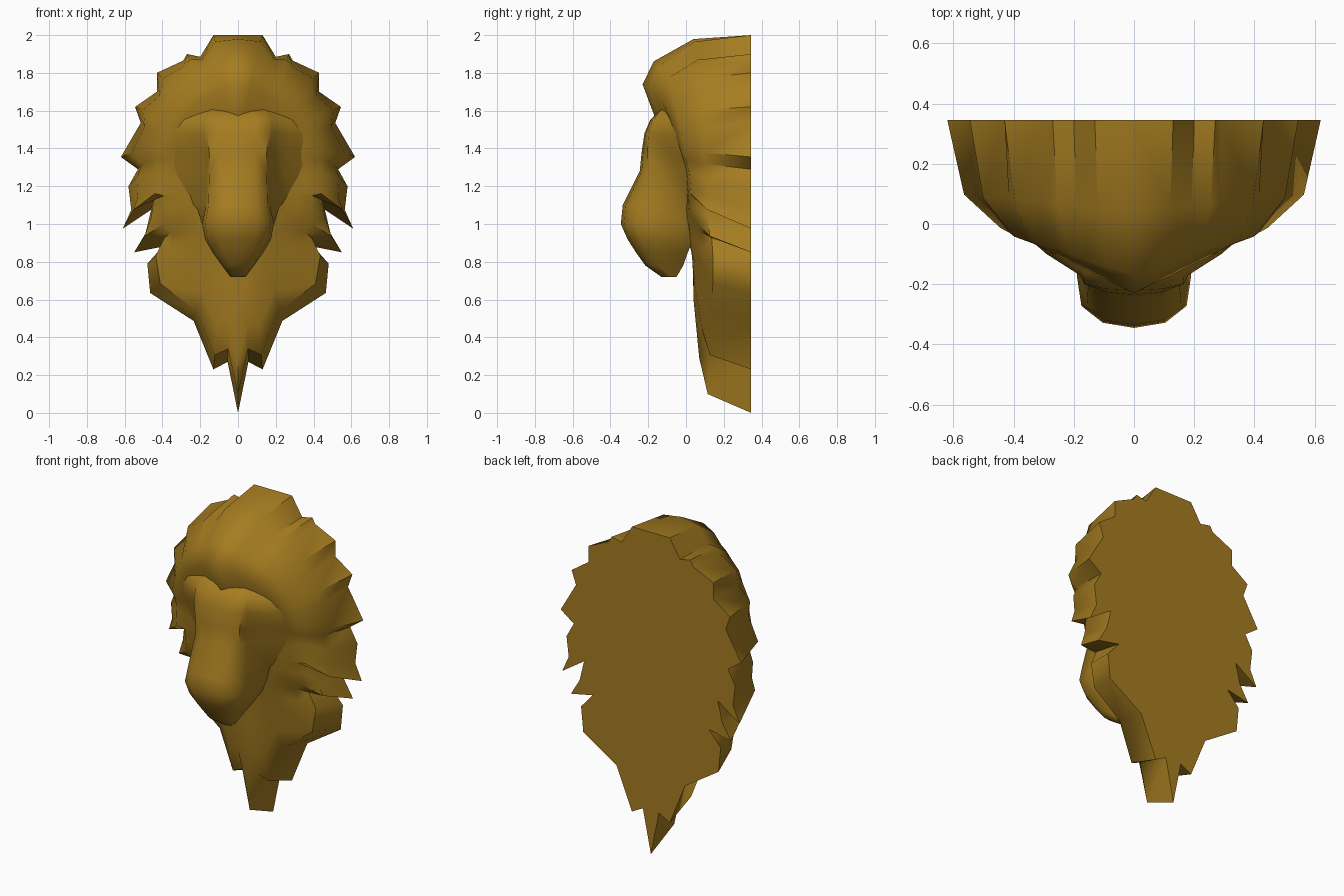
import bpy, bmesh, math

if "Cube" in bpy.data.objects:
    bpy.data.objects.remove(bpy.data.objects["Cube"])

gold = bpy.data.materials.new("old_gold")
gold.diffuse_color = (0.38, 0.205, 0.015, 1)
gold.use_nodes = True
gold.node_tree.nodes["Principled BSDF"].inputs["Base Color"].default_value = gold.diffuse_color
BACK = 0.345


def finish(name, rows, caps, angle):
    """Loft the rows of points (right half), add caps, mirror over x = 0."""
    bm = bmesh.new()
    grid = [[bm.verts.new(p) for p in row] for row in rows]
    for a, b in zip(grid, grid[1:]):
        for i in range(len(a) - 1):
            bm.faces.new((a[i], a[i + 1], b[i + 1], b[i]))
    for cap in caps(grid):
        bm.faces.new(cap)
    bmesh.ops.remove_doubles(bm, verts=bm.verts, dist=0.0005)
    geom = bm.verts[:] + bm.edges[:] + bm.faces[:]
    dup = bmesh.ops.duplicate(bm, geom=geom)["geom"]
    for v in [g for g in dup if isinstance(g, bmesh.types.BMVert)]:
        v.co.x *= -1
    bmesh.ops.remove_doubles(bm, verts=bm.verts, dist=0.0005)
    bmesh.ops.recalc_face_normals(bm, faces=bm.faces)
    me = bpy.data.meshes.new(name)
    bm.to_mesh(me)
    bm.free()
    me.materials.append(gold)
    ob = bpy.data.objects.new(name, me)
    bpy.context.collection.objects.link(ob)
    bpy.ops.object.select_all(action='DESELECT')
    ob.select_set(True)
    bpy.context.view_layer.objects.active = ob
    bpy.ops.object.shade_smooth_by_angle(angle=math.radians(angle))


def bump(t, centre, width):
    """Smooth hump of height 1."""
    d = min(abs(t - centre) / width, 1)
    return .5 + .5 * math.cos(math.pi * d)


# Mane: ragged outline at the wall, swept in to an oval around the face
outline = [(0, 2), (.13, 2), (.2, 1.885), (.27, 1.9), (.29, 1.865), (.43, 1.8),
           (.43, 1.7), (.545, 1.62), (.515, 1.535), (.62, 1.355), (.53, 1.29),
           (.58, 1.2), (.565, 1.075), (.61, .975), (.46, 1.075), (.49, .95),
           (.55, .85), (.4, .88), (.48, .79), (.465, .635), (.235, .487),
           (.13, .23), (.055, .27), (0, 0)]
# Depth profiles (fraction from face to outline, y) for top, side and bottom
top = [(1, BACK), (.95, .04), (.67, -.17), (.38, -.23), (0, -.17)]
side = [(1, BACK), (.86, .11), (.52, .02), (.24, .005), (0, 0)]
bottom = [(1, BACK), (.88, .115), (.65, .07), (.28, .04), (0, .035)]
blend = [0, .3, .75, 1, 1]      # the notches fade out towards the face
rise = [0, .06, .06, .03, 0]    # side tufts droop towards the wall
sink = [0, .03, .05, .03, 0]    # beard falls away from its centre ridge

last = len(outline) - 1
spokes = []
for i, (ox, oz) in enumerate(outline):
    t = i / last
    ix = .29 * math.sin(math.pi * t)
    iz = 1.205 + .375 * math.cos(math.pi * t) + .09 * math.sin(math.pi * t) ** 2
    a, b, k = (top, side, (2 * t) ** .8) if t < .5 else (side, bottom, 2 * t - 1)
    ax, az = ox, oz
    if 0 < i < 20:
        (px, pz), (nx, nz) = outline[i - 1], outline[i + 1]
        ax, az = (px + 2 * ox + nx) / 4, (pz + 2 * oz + nz) / 4
    spoke = []
    for j, ((s0, y0), (s1, y1)) in enumerate(zip(a, b)):
        s, y = s0 + (s1 - s0) * k, y0 + (y1 - y0) * k
        qx, qz = ox + (ax - ox) * blend[j], oz + (az - oz) * blend[j]
        spoke.append((ix + (qx - ix) * s,
                      y + sink[j] * bump(t, .8, .2),
                      iz + (qz - iz) * s + rise[j] * bump(t, .62, .3)))
    spokes.append(spoke)
finish("mane", spokes, lambda g: [[s[0] for s in g], [s[-1] for s in g]], 50)

# Face and muzzle: horizontal sections
# (z, front y, half width, side y, brow/cheek x, y, outer x, y)
sections = [(1.61, -.13, .15, -.11, .25, -.05, .36, .05),
            (1.55, -.19, .18, -.16, .28, -.09, .40, .02),
            (1.48, -.22, .18, -.17, .29, -.10, .44, .03),
            (1.38, -.235, .165, -.16, .25, -.08, .42, .03),
            (1.28, -.245, .165, -.14, .24, -.05, .40, .04),
            (1.10, -.335, .17, -.17, .22, .00, .32, .06),
            (1.00, -.345, .19, -.17, .19, -.02, .19, .05),
            (.92, -.31, .175, -.16, .17, -.03, .15, .04),
            (.85, -.265, .135, -.15, .13, -.06, .11, .01),
            (.78, -.215, .085, -.15, .08, -.08, .06, -.015),
            (.72, -.13, .04, -.10, .04, -.08, .03, -.05)]
rows = []
for z, yf, w, ys, mx, my, cx, cy in sections:
    d = ys - yf
    rows.append([(0, yf, z), (.55 * w, yf + .1 * d, z), (.92 * w, yf + .42 * d, z),
                 (w, ys, z), (mx, my, z), (cx, cy, z), (0, cy, z)])
finish("face", rows, lambda g: [g[0], g[-1]], 50)
